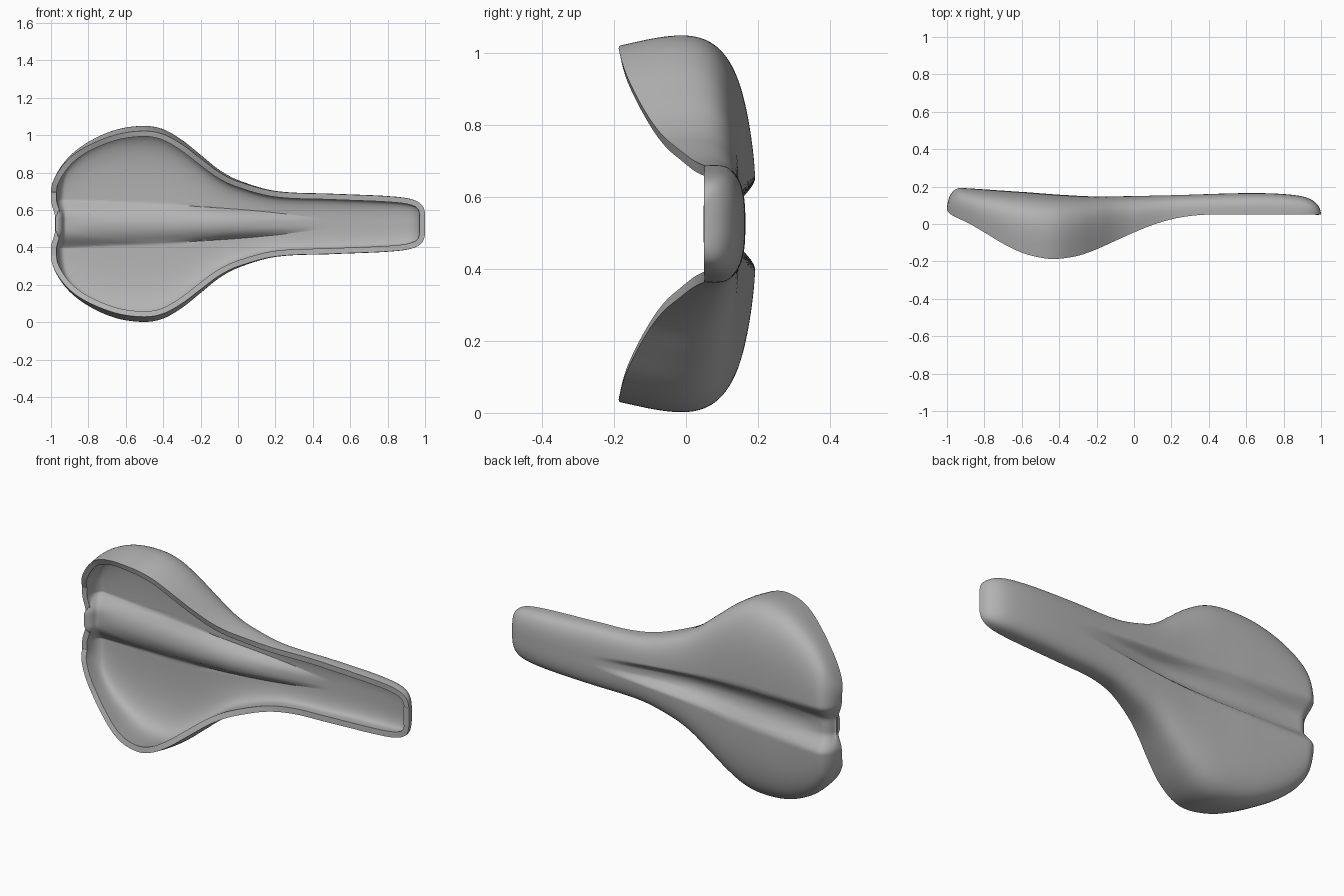
import bpy, bmesh, math

if "Cube" in bpy.data.objects:
    bpy.data.objects.remove(bpy.data.objects["Cube"])

MID = 0.526          # height of the symmetry plane
LENGTHWISE, ACROSS = 150, 144

# Profiles along the length: (x, value)
HALF_WIDTH = [(-1, .17), (-.98, .25), (-.9, .365), (-.8, .44), (-.65, .505), (-.5, .525),
              (-.4, .507), (-.3, .45), (-.2, .37), (-.1, .29), (0, .236), (.2, .178),
              (.5, .163), (.8, .15), (.92, .135), (.98, .105), (1, .05)]
CROWN = [(-1, .08), (-.985, .155), (-.95, .19), (-.9, .193), (-.6, .172), (-.4, .157),
         (-.2, .148), (.2, .155), (.6, .165), (.8, .16), (.92, .142), (.98, .105), (1, .05)]
RIM = [(-1, .08), (-.9, .012), (-.8, -.045), (-.7, -.105), (-.6, -.153), (-.5, -.18),
       (-.42, -.187), (-.3, -.17), (-.2, -.135), (-.1, -.09), (0, -.045), (.1, -.005),
       (.2, .025), (.3, .043), (.4, .05), (1, .05)]


def station(x):
    return math.acos(max(-1, min(1, -x)))


def sample(keys, u):
    """Smooth interpolation of a profile, with stations packed at both ends."""
    pts = [(station(x), v) for x, v in keys]
    n = len(pts)

    def slope(i):
        a, b = pts[max(i - 1, 0)], pts[min(i + 1, n - 1)]
        return (b[1] - a[1]) / (b[0] - a[0])

    for i in range(n - 1):
        (a, va), (b, vb) = pts[i], pts[i + 1]
        if u <= b or i == n - 2:
            t, d = (u - a) / (b - a), b - a
            return ((2 * t**3 - 3 * t**2 + 1) * va + (t**3 - 2 * t**2 + t) * d * slope(i)
                    + (3 * t**2 - 2 * t**3) * vb + (t**3 - t**2) * d * slope(i + 1))


def smooth(t):
    t = max(0, min(1, t))
    return t * t * (3 - 2 * t)


def channel(x, z):
    """Strength of the central channel, fading out towards the nose."""
    taper = max(0, min(1, (.48 - x) / 1.4))
    half = .025 + .105 * taper ** .75
    return smooth(taper * 2.2) * smooth((half - abs(z)) / (half * .75))


def shell_point(u, angle):
    x = -math.cos(u)
    rim = sample(RIM, u)
    height = max(sample(CROWN, u) - rim, 0)
    wing = smooth(height / .3)
    tuck = .08 * wing
    width = sample(HALF_WIDTH, u) * (1 + .35 * tuck)
    # Superellipse section: square shoulders on the wings, rounder on the nose
    s, c = math.sin(angle), max(math.cos(angle), 0)
    rise = c ** (2 / (3 + 2 * wing))
    z = math.copysign(abs(s) ** (2 / (2.6 + .8 * wing)), s) * width
    z *= 1 - tuck * (1 - rise) ** 2
    dip = channel(x, z)
    y = rim + height * rise - .058 * dip * smooth(height / .11)
    notch = .022 * dip * math.exp(-12 * (x + 1))
    return x + notch, y, MID + z


# Saddle shell: a lofted grid whose border is the lower rim
bm = bmesh.new()
rows = [[bm.verts.new(shell_point(math.pi * i / LENGTHWISE, math.pi * (j / ACROSS - .5)))
         for j in range(ACROSS + 1)] for i in range(LENGTHWISE + 1)]
for r, q in zip(rows, rows[1:]):
    for j in range(ACROSS):
        bm.faces.new((r[j], r[j + 1], q[j + 1], q[j]))
bm.normal_update()
if sum(f.normal.y * f.calc_area() for f in bm.faces) < 0:
    bmesh.ops.reverse_faces(bm, faces=bm.faces[:])
mesh = bpy.data.meshes.new("saddle_shell")
bm.to_mesh(mesh)
bm.free()
saddle = bpy.data.objects.new("saddle_shell", mesh)
bpy.context.collection.objects.link(saddle)

# Wall thickness, inwards from the outer skin
wall = saddle.modifiers.new("wall", 'SOLIDIFY')
wall.thickness = .03
wall.offset = -1

# Plain grey cover
grey = bpy.data.materials.new("mid_grey")
grey.use_nodes = True
colour = (.45, .45, .45, 1)
grey.diffuse_color = colour
grey.node_tree.nodes["Principled BSDF"].inputs["Base Color"].default_value = colour
mesh.materials.append(grey)

bpy.context.view_layer.objects.active = saddle
saddle.select_set(True)
bpy.ops.object.modifier_apply(modifier="wall")
bpy.ops.object.shade_smooth_by_angle(angle=math.radians(55))
